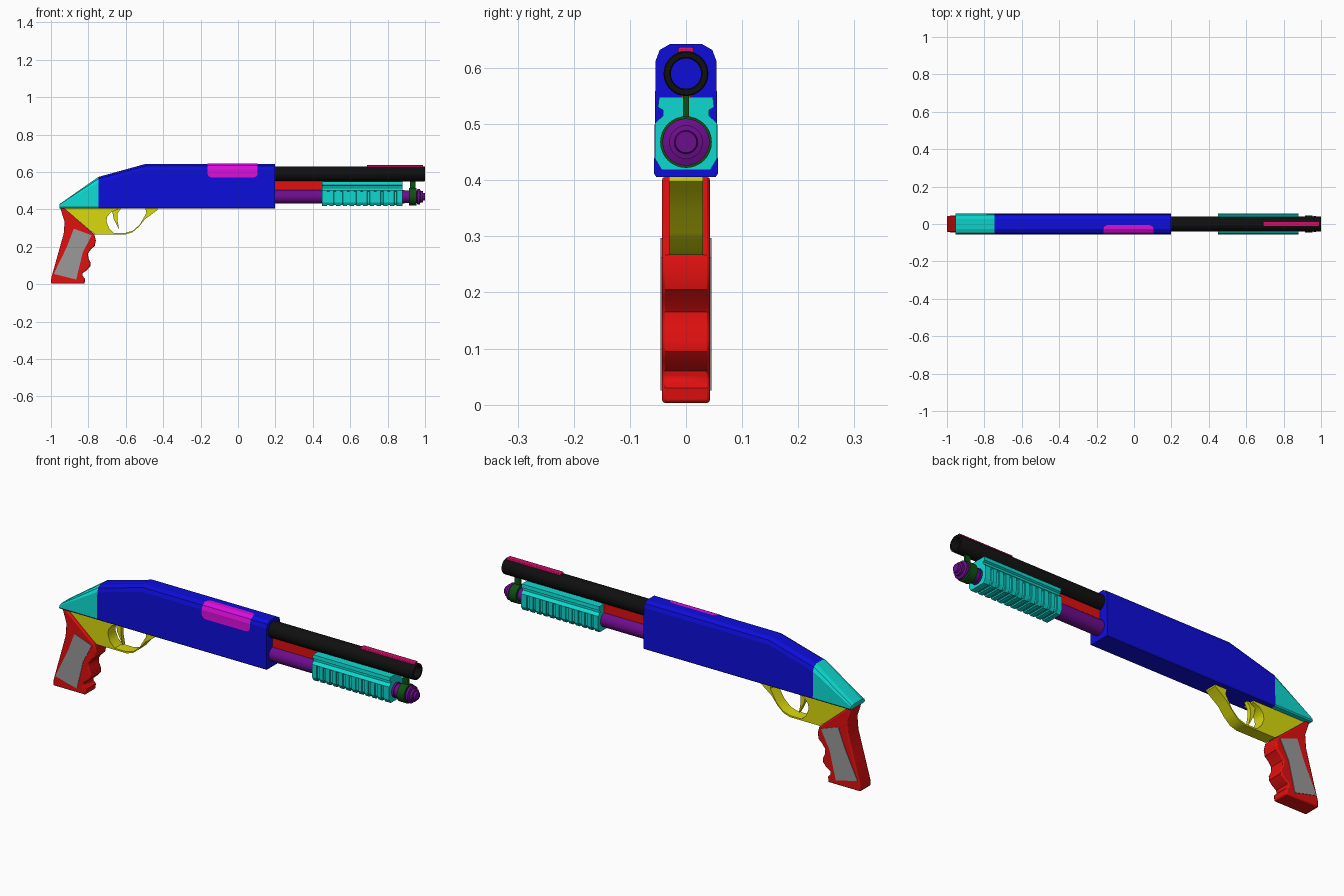
import bpy, bmesh, math
from mathutils import Matrix, Vector

cube = bpy.data.objects.get("Cube")
if cube:
    bpy.data.objects.remove(cube)


def material(name, r, g, b):
    m = bpy.data.materials.new(name)
    m.use_nodes = True
    m.diffuse_color = (r, g, b, 1)
    m.node_tree.nodes["Principled BSDF"].inputs["Base Color"].default_value = (r, g, b, 1)
    return m


BLUE = material("blue", 0.004, 0.004, 0.7)
TEAL = material("teal", 0.004, 0.7, 0.63)
YELLOW = material("yellow", 0.7, 0.7, 0.004)
RED = material("red", 0.75, 0.005, 0.005)
GREY = material("grey", 0.32, 0.32, 0.32)
BLACK = material("black", 0.005, 0.005, 0.005)
PURPLE = material("purple", 0.15, 0.004, 0.26)
GREEN = material("dark green", 0.004, 0.08, 0.006)
MAGENTA = material("magenta", 0.7, 0.004, 0.7)
CRIMSON = material("crimson", 0.65, 0.004, 0.13)


def finish(bm, name, mat, bevel=0, angle=35):
    bmesh.ops.recalc_face_normals(bm, faces=bm.faces)
    mesh = bpy.data.meshes.new(name)
    bm.to_mesh(mesh)
    bm.free()
    mesh.materials.append(mat)
    ob = bpy.data.objects.new(name, mesh)
    bpy.context.collection.objects.link(ob)
    if bevel:
        mod = ob.modifiers.new("bevel", "BEVEL")
        mod.width, mod.segments, mod.limit_method = bevel, 2, "ANGLE"
        mod.angle_limit = math.radians(50)
    bpy.ops.object.select_all(action="DESELECT")
    ob.select_set(True)
    bpy.context.view_layer.objects.active = ob
    bpy.ops.object.shade_smooth_by_angle(angle=math.radians(angle))
    return ob


def loft(name, mat, rings, closed=True, **kw):
    """Skin a list of equal-length point rings; cap both ends if closed."""
    bm = bmesh.new()
    rows = [[bm.verts.new(p) for p in ring] for ring in rings]
    n = len(rows[0])
    for a, b in zip(rows, rows[1:]):
        for i in range(n if closed else n - 1):
            j = (i + 1) % n
            bm.faces.new((a[i], a[j], b[j], b[i]))
    if closed:
        bm.faces.new(rows[0])
        bm.faces.new(rows[-1])
    return finish(bm, name, mat, **kw)


def slab(name, mat, outline, half, **kw):
    """Extrude an x-z outline symmetrically across y."""
    return loft(name, mat, [[(x, y, z) for x, z in outline] for y in (-half, half)], **kw)


def box(name, mat, x0, x1, half, z0, z1, **kw):
    return slab(name, mat, [(x0, z0), (x1, z0), (x1, z1), (x0, z1)], half, **kw)


def turned(name, mat, z, profile, loop=False, steps=32):
    """Revolve an (x, radius) profile around a lengthwise axis at height z."""
    bm = bmesh.new()
    verts = [bm.verts.new((x, 0, z + r)) for x, r in profile]
    edges = [bm.edges.new(p) for p in zip(verts, verts[1:])]
    if loop:
        edges.append(bm.edges.new((verts[-1], verts[0])))
    bmesh.ops.spin(bm, geom=verts + edges, cent=(0, 0, z), axis=(1, 0, 0),
                   angle=math.tau, steps=steps)
    bmesh.ops.remove_doubles(bm, verts=bm.verts, dist=1e-5)
    return finish(bm, name, mat)


def mirrored(x, half):
    return [(x, y, z) for y, z in half] + [(x, -y, z) for y, z in reversed(half)]


# Receiver and tapered rear cap share one chamfered section
BASE = 0.406


def body_ring(x, top):
    c = min(1, (top - BASE) / 0.1)
    return mirrored(x, [(0.053, BASE), (0.057, BASE + 0.006), (0.054, top - 0.03 * c),
                        (0.047, top - 0.011 * c), (0.028, top)])


loft("receiver", BLUE, [body_ring(-0.745, 0.574), body_ring(-0.495, 0.643),
                        body_ring(0.197, 0.643)], angle=15)
loft("rear_cap", TEAL, [body_ring(-0.955, 0.428), body_ring(-0.745, 0.575)], angle=15)

# Ejection port plate wrapping the right upper edge
port = [(-0.0568, 0.571, 0.02), (-0.0562, 0.578, 0.005), (-0.0556, 0.59, 0),
        (-0.0555, 0.613, 0), (-0.048, 0.6335, 0), (-0.028, 0.6445, 0),
        (-0.014, 0.6445, 0.004), (-0.006, 0.6445, 0.02)]
loft("ejection_port", MAGENTA, [[(-0.163 + i, y, z), (0.105 - i, y, z)] for y, z, i in port],
     closed=False, angle=15)

# Barrel with open bore, top rib
turned("barrel", BLACK, 0.59, [(0.19, 0.027), (0.19, 0.04), (0.996, 0.04), (1, 0.038),
                               (1, 0.029), (0.996, 0.027)], loop=True)
box("barrel_rib", CRIMSON, 0.69, 0.99, 0.014, 0.62, 0.637, bevel=0.003)

# Magazine tube with stepped cap
turned("magazine_tube", PURPLE, 0.468, [(0.19, 0), (0.19, 0.037), (0.89, 0.037), (0.89, 0.033),
                                        (0.955, 0.033), (0.96, 0.042), (0.972, 0.042),
                                        (0.976, 0.03), (0.988, 0.03), (0.99, 0.021),
                                        (1, 0.019), (1, 0)])
box("action_bar", RED, 0.19, 0.46, 0.009, 0.49, 0.56)

# Clamp between tube and barrel
turned("clamp_ring", GREEN, 0.468, [(0.915, 0.03), (0.915, 0.046), (0.955, 0.046),
                                    (0.955, 0.03)], loop=True)
box("clamp_stem", GREEN, 0.92, 0.95, 0.005, 0.505, 0.558)


# Pump grip, with a row of slots stepped into its sides and belly
def pump_ring(x, cut):
    d = 0.006 if cut else 0
    return mirrored(x, [(0.048, 0.548), (0.05, 0.53), (0.041, 0.525), (0.041, 0.515),
                        (0.055, 0.502), (0.055 - d, 0.497), (0.055 - d, 0.438),
                        (0.043 - d / 2, 0.418 + d)])


rings = [pump_ring(0.45, False)]
SLOTS = 11
for i in range(SLOTS):
    x = 0.475 + i * 0.036
    rings += [pump_ring(x, False), pump_ring(x + 0.001, True),
              pump_ring(x + 0.013, True), pump_ring(x + 0.014, False)]
rings.append(pump_ring(0.88, False))
loft("pump_grip", TEAL, rings, angle=15)

# Trigger guard and trigger
slab("trigger_guard", YELLOW, [
    (-0.945, 0.407), (-0.765, 0.267), (-0.6, 0.267), (-0.565, 0.277), (-0.53, 0.307),
    (-0.497, 0.348), (-0.43, 0.398), (-0.43, 0.407), (-0.495, 0.407), (-0.49, 0.38),
    (-0.525, 0.32), (-0.56, 0.287), (-0.6, 0.275), (-0.665, 0.275), (-0.69, 0.3),
    (-0.703, 0.335), (-0.7, 0.36), (-0.68, 0.385), (-0.645, 0.398), (-0.645, 0.407)], 0.03)
slab("trigger", YELLOW, [(-0.675, 0.407), (-0.665, 0.35), (-0.635, 0.29), (-0.645, 0.345),
                         (-0.643, 0.38), (-0.625, 0.407)], 0.01)

# Pistol grip with finger grooves
slab("pistol_grip", RED, [
    (-0.95, 0.406), (-0.927, 0.335), (-0.932, 0.27), (-0.96, 0.17), (-0.998, 0.035),
    (-1, 0.003), (-0.82, 0.003), (-0.818, 0.03), (-0.832, 0.045), (-0.83, 0.06),
    (-0.808, 0.075), (-0.79, 0.095), (-0.788, 0.115), (-0.8, 0.14), (-0.802, 0.165),
    (-0.785, 0.188), (-0.766, 0.205), (-0.76, 0.235), (-0.768, 0.267), (-0.93, 0.406)],
    0.043, bevel=0.006)

# Grip side panels
slab("grip_panel", GREY, [(-0.878, 0.297), (-0.782, 0.262), (-0.83, 0.17), (-0.865, 0.025),
                          (-0.985, 0.055), (-0.915, 0.2)], 0.0455)
